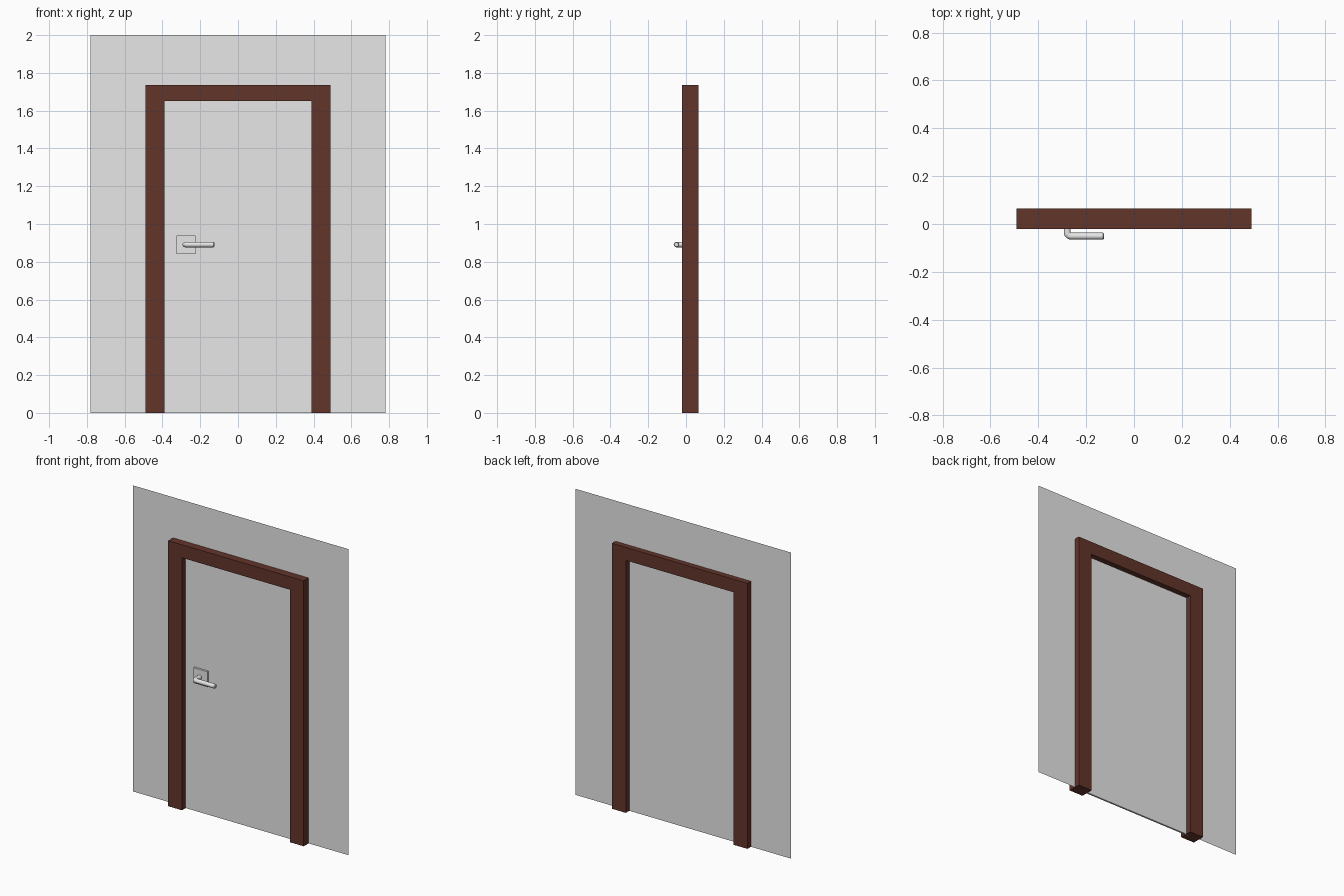
import bpy, bmesh, math
from mathutils import Vector

if "Cube" in bpy.data.objects:
    bpy.data.objects.remove(bpy.data.objects["Cube"])


def material(name, rgb):
    m = bpy.data.materials.new(name)
    m.diffuse_color = (*rgb, 1)
    m.use_nodes = True
    m.node_tree.nodes["Principled BSDF"].inputs["Base Color"].default_value = m.diffuse_color
    return m


GREY = material("light_grey", (0.8, 0.8, 0.8))
WOOD = material("dark_wood", (0.124, 0.035, 0.023))


def finish(name, bm, mat):
    bmesh.ops.recalc_face_normals(bm, faces=bm.faces)
    me = bpy.data.meshes.new(name)
    bm.to_mesh(me)
    bm.free()
    me.materials.append(mat)
    ob = bpy.data.objects.new(name, me)
    bpy.context.collection.objects.link(ob)
    return ob


def prism(name, outline, y0, y1, mat):
    """Extrude an (x, z) outline from y0 to y1."""
    bm = bmesh.new()
    face = bm.faces.new([bm.verts.new((x, y0, z)) for x, z in outline])
    if y1 != y0:
        ext = bmesh.ops.extrude_face_region(bm, geom=[face])
        verts = [v for v in ext["geom"] if isinstance(v, bmesh.types.BMVert)]
        bmesh.ops.translate(bm, verts=verts, vec=(0, y1 - y0, 0))
    return finish(name, bm, mat)


def rect(x0, x1, z0, z1):
    return [(x0, z0), (x1, z0), (x1, z1), (x0, z1)]


# Wall sheet, door leaf and one-piece frame
prism("wall", rect(-0.78, 0.78, 0, 2), 0.029, 0.029, GREY)
prism("door_leaf", rect(-0.44, 0.44, 0, 1.69), 0.017, 0.0285, GREY)
half = [(0.49, 0), (0.49, 1.735), (-0.49, 1.735), (-0.49, 0)]
inner = [(-0.39, 0), (-0.39, 1.65), (0.39, 1.65), (0.39, 0)]
prism("door_frame", half + inner, -0.021, 0.065, WOOD)

# Square handle plate
prism("handle_plate", rect(-0.325, -0.225, 0.84, 0.94), 0.004, 0.017, GREY)

# Lever handle: round bar swept along an L path with a rounded elbow
R, BEND, X, Y, Z = 0.0143, 0.016, -0.279, -0.0507, 0.891
path = [Vector((X, 0.006, Z))]
dirs = [Vector((0, -1, 0))]
for i in range(7):
    a = i / 6 * math.pi / 2
    path.append(Vector((X + BEND * (1 - math.cos(a)),
                        Y + BEND * (1 - math.sin(a)), Z)))
    dirs.append(Vector((math.sin(a), -math.cos(a), 0)))
radii = [R] * 8
for x, r in ((-0.129, R), (-0.125, R * 0.75)):
    path.append(Vector((x, Y, Z)))
    dirs.append(Vector((1, 0, 0)))
    radii.append(r)
bm = bmesh.new()
N = 24
up = Vector((0, 0, 1))
rings = []
for p, d, r in zip(path, dirs, radii):
    side = d.cross(up)
    rings.append([bm.verts.new(p + r * (math.cos(t) * side + math.sin(t) * up))
                  for t in (2 * math.pi * k / N for k in range(N))])
for a, b in zip(rings, rings[1:]):
    for k in range(N):
        j = (k + 1) % N
        bm.faces.new((a[k], a[j], b[j], b[k]))
bm.faces.new(rings[0])
bm.faces.new(rings[-1])
lever = finish("lever_handle", bm, GREY)
bpy.context.view_layer.objects.active = lever
lever.select_set(True)
bpy.ops.object.shade_smooth_by_angle(angle=math.radians(35))
